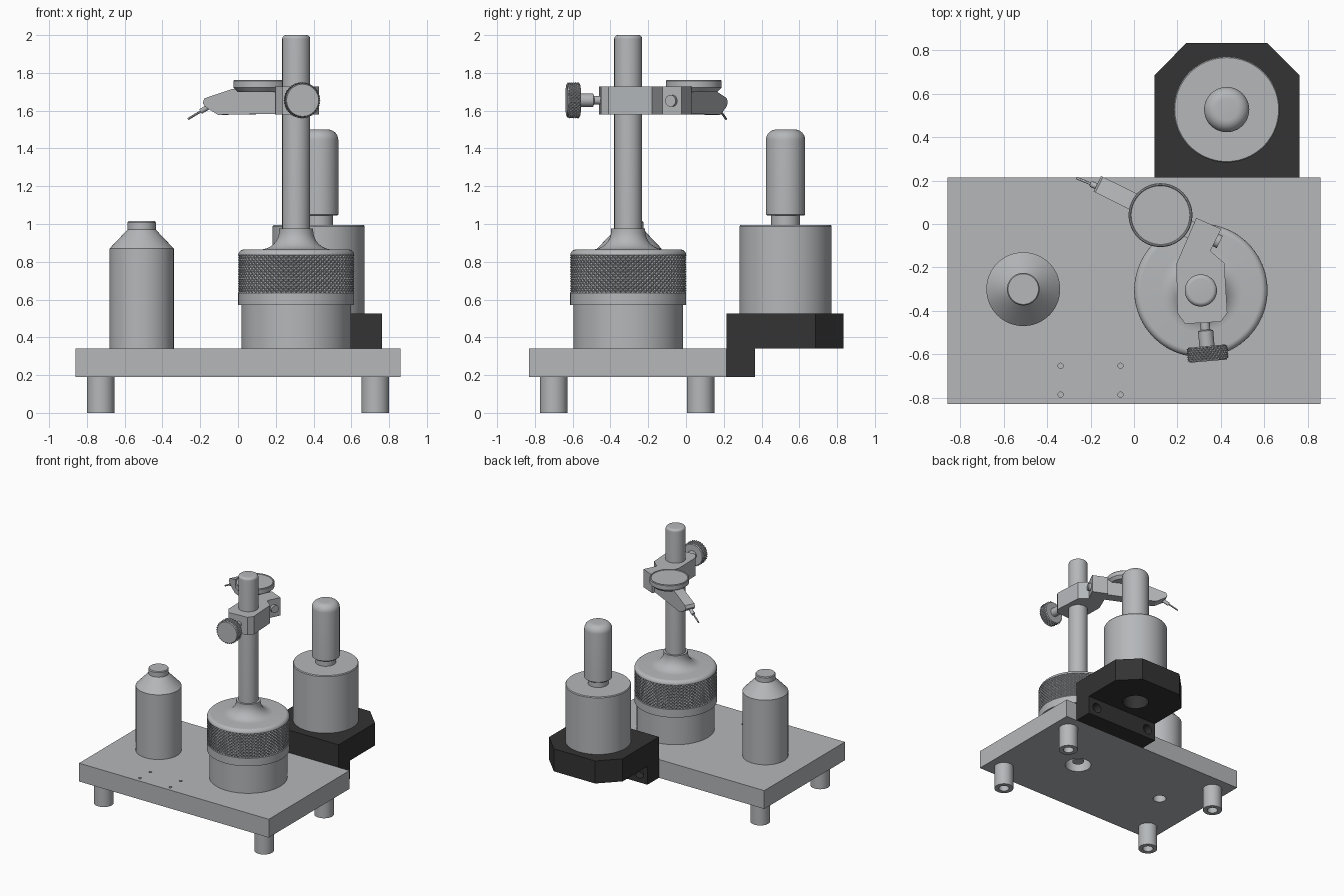
import bpy, bmesh
from math import sin, cos, pi, radians
from mathutils import Vector, Matrix

cube = bpy.data.objects.get("Cube")
if cube:
    bpy.data.objects.remove(cube, do_unlink=True)


def material(name, rgb):
    m = bpy.data.materials.new(name)
    m.use_nodes = True
    m.diffuse_color = (*rgb, 1)
    m.node_tree.nodes["Principled BSDF"].inputs["Base Color"].default_value = (*rgb, 1)
    return m


STEEL = material("steel grey", (0.46, 0.475, 0.49))
BLACK = material("anodised black", (0.033, 0.033, 0.033))


def finish(name, bm, mat, matrix=None, smooth=True):
    bmesh.ops.remove_doubles(bm, verts=bm.verts, dist=1e-5)
    bmesh.ops.recalc_face_normals(bm, faces=bm.faces)
    if matrix:
        bm.transform(matrix)
    me = bpy.data.meshes.new(name)
    bm.to_mesh(me)
    bm.free()
    me.materials.append(mat)
    ob = bpy.data.objects.new(name, me)
    bpy.context.collection.objects.link(ob)
    if smooth:
        smooth_edges(ob)
    return ob


def activate(ob):
    bpy.ops.object.select_all(action='DESELECT')
    ob.select_set(True)
    bpy.context.view_layer.objects.active = ob


def smooth_edges(ob):
    activate(ob)
    bpy.ops.object.shade_smooth_by_angle(angle=radians(30))


def place(start, direction=(0, 0, 1)):
    turn = Vector(direction).to_track_quat('Z', 'Y').to_matrix().to_4x4()
    return Matrix.Translation(start) @ turn


def lathe(name, profile, matrix, mat=STEEL, segs=64):
    """Revolve (radius, height) points around the local z axis."""
    bm = bmesh.new()
    vs = [bm.verts.new((r, 0, z)) for r, z in profile]
    es = [bm.edges.new(p) for p in zip(vs, vs[1:])]
    bmesh.ops.spin(bm, geom=vs + es, cent=(0, 0, 0), axis=(0, 0, 1),
                   angle=2 * pi, steps=segs, use_merge=True)
    return finish(name, bm, mat, matrix)


def rod(name, start, end, r, mat=STEEL, segs=32):
    axis = Vector(end) - Vector(start)
    h = axis.length
    return lathe(name, [(0, 0), (r, 0), (r, h), (0, h)], place(start, axis), mat, segs)


def prism(name, outline, low, high, mat=STEEL, matrix=None):
    bm = bmesh.new()
    face = bm.faces.new([bm.verts.new((x, y, low)) for x, y in outline])
    top = bmesh.ops.extrude_face_region(bm, geom=[face])["geom"]
    bmesh.ops.translate(bm, vec=(0, 0, high - low),
                        verts=[v for v in top if isinstance(v, bmesh.types.BMVert)])
    return finish(name, bm, mat, matrix)


def arc(cx, cz, r, a0, a1, n=8):
    angles = [radians(a0 + (a1 - a0) * i / n) for i in range(n + 1)]
    return [(cx + r * cos(a), cz + r * sin(a)) for a in angles]


def knurl(name, r, low, high, segs, rows, depth, matrix):
    """Band of small pyramids around the local z axis."""
    bm = bmesh.new()
    grid = []
    for i in range(rows + 1):
        z = low + (high - low) * i / rows
        ring = []
        for j in range(segs):
            rr = r - depth * ((i + j) % 2)
            a = 2 * pi * j / segs
            ring.append(bm.verts.new((rr * cos(a), rr * sin(a), z)))
        grid.append(ring)
    for i in range(rows):
        for j in range(segs):
            k = (j + 1) % segs
            a, b, c, d = grid[i][j], grid[i][k], grid[i + 1][k], grid[i + 1][j]
            tris = ((a, b, d), (b, c, d)) if (i + j) % 2 == 0 else ((a, b, c), (a, c, d))
            for t in tris:
                bm.faces.new(t)
    return finish(name, bm, STEEL, matrix, smooth=False)


def drill(target, start, end, r):
    cutter = rod("cutter", start, end, r, target.data.materials[0])
    mod = target.modifiers.new("hole", 'BOOLEAN')
    mod.object, mod.operation, mod.solver = cutter, 'DIFFERENCE', 'EXACT'
    activate(target)
    bpy.ops.object.modifier_apply(modifier=mod.name)
    bpy.data.objects.remove(cutter, do_unlink=True)
    smooth_edges(target)


BX, BY = 0.308, -0.306      # post axis
MX, MY = 0.427, 0.527       # rear column axis
CX, CY = -0.51, -0.30       # bottle axis

# Base plate with counterbores below and four small holes on top
plate = prism("base_plate", [(-.86, -.83), (.86, -.83), (.86, .215), (-.86, .215)], .19, .34)
drill(plate, (BX, BY, .1), (BX, BY, .29), .1)
drill(plate, (CX, CY, .1), (CX, CY, .27), .05)
for x in (-.338, -.062):
    for y in (-.653, -.786):
        drill(plate, (x, y, .28), (x, y, .4), .012)
rod("base_bolt", (BX, BY, .22), (BX, BY, .3), .045)

# Hollow feet
for sx in (-1, 1):
    for y in (-.70, .077):
        lathe("foot", [(0, .08), (.04, .08), (.04, 0), (.073, 0), (.073, .19), (0, .19)],
              place((sx * .727, y, 0)), segs=40)

# Bottle with conical shoulder and cap
lathe("bottle", [(0, 0), (.17, 0), (.17, .53), (.075, .63), (.075, .668), (.07, .675), (0, .675)],
      place((CX, CY, .34)))

# Adjusting base with knurled ring and flared neck
lathe("adjusting_base",
      [(0, .34), (.29, .34), (.29, .57), (.307, .57), (.307, .635), (.297, .635), (.297, .835)]
      + arc(.277, .835, .03, 0, 90) + arc(.19, .965, .1, 270, 180) + [(.09, .975), (0, .975)],
      place((BX, BY, 0)), segs=96)
knurl("knurled_ring", .308, .635, .835, 140, 16, .009, place((BX, BY, 0)))
lathe("post", [(0, .9), (.074, .9)] + arc(.054, 1.98, .02, 0, 90) + [(0, 2)],
      place((BX, BY, 0)), segs=48)

# Clamp arm on the post
clamp = prism("clamp_arm", [(.287, .028), (.402, -.023), (.352, -.124), (.416, -.18), (.43, -.41),
                            (.40, -.45), (.235, -.46), (.20, -.41), (.195, -.184)], 1.58, 1.727)
out = Vector((.896, -.444, 0))
mid = Vector((.377, -.074, 1.652))
rod("clamp_screw", mid - out * .03, mid + out * .02, .031)

# Clamp knob and its spindle
knob_dir = Vector((.087, -.996, 0))
knob_at = place((.336, -.562, 1.655), knob_dir)
lathe("clamp_knob", [(0, 0), (.085, 0), (.089, .006), (.089, .062), (.085, .07), (0, .07)], knob_at)
knurl("knob_grip", .096, .005, .064, 64, 6, .008, knob_at)
lathe("knob_spindle", [(0, 0), (.035, 0), (.035, .07), (.022, .075), (.022, .16), (0, .16)],
      place((.336, -.562, 1.655), -knob_dir), segs=32)

# Dial gauge: wedge body, round dial, stylus
along = Vector((-.896, .444, 0))
side = along.cross(Vector((0, 0, 1)))
frame = Matrix.Translation((.122, .041, 0)) @ Matrix((along, (0, 0, 1), side)).transposed().to_4x4()
prism("gauge_body", [(-.19, 1.585), (.235, 1.578), (.31, 1.62), (.325, 1.64), (.315, 1.665),
                     (.15, 1.715), (-.19, 1.715)], -.04, .04, matrix=frame)
lathe("gauge_dial", [(0, 1.7), (.125, 1.7), (.147, 1.722), (.147, 1.757), (.143, 1.762),
                     (.138, 1.762), (.135, 1.757), (0, 1.757)], place((.122, .041, 0)))
tip = Vector((-.264, .212, 1.556))
root = Vector((-.14, .16, 1.63))
rod("stylus_holder", root, root.lerp(tip, .45), .014, segs=16)
rod("stylus", root, tip, .006, segs=12)

# Black rear bracket: chamfered shelf and mounting foot
shelf = prism("bracket_shelf", [(.095, .215), (.762, .215), (.762, .685), (.615, .833),
                                (.24, .833), (.095, .685)], .34, .525, BLACK)
drill(shelf, (MX, MY, .2), (MX, MY, .6), .1)
mount = prism("bracket_foot", [(.095, .215), (.762, .215), (.762, .365), (.095, .365)], .19, .34, BLACK)
for x in (.17, .68):
    drill(mount, (x, .3, .265), (x, .45, .265), .04)

# Rear column with rounded handle
lathe("rear_column", [(0, .525), (.244, .525), (.244, .988), (.239, .995), (0, .995)],
      place((MX, MY, 0)), segs=80)
lathe("handle_neck", [(0, .98), (.076, .98), (.076, 1.06), (0, 1.06)], place((MX, MY, 0)), segs=40)
lathe("handle", [(0, 1.045), (.098, 1.045), (.104, 1.051)] + arc(.049, 1.445, .055, 0, 90)
      + [(0, 1.5)], place((MX, MY, 0)), segs=48)
